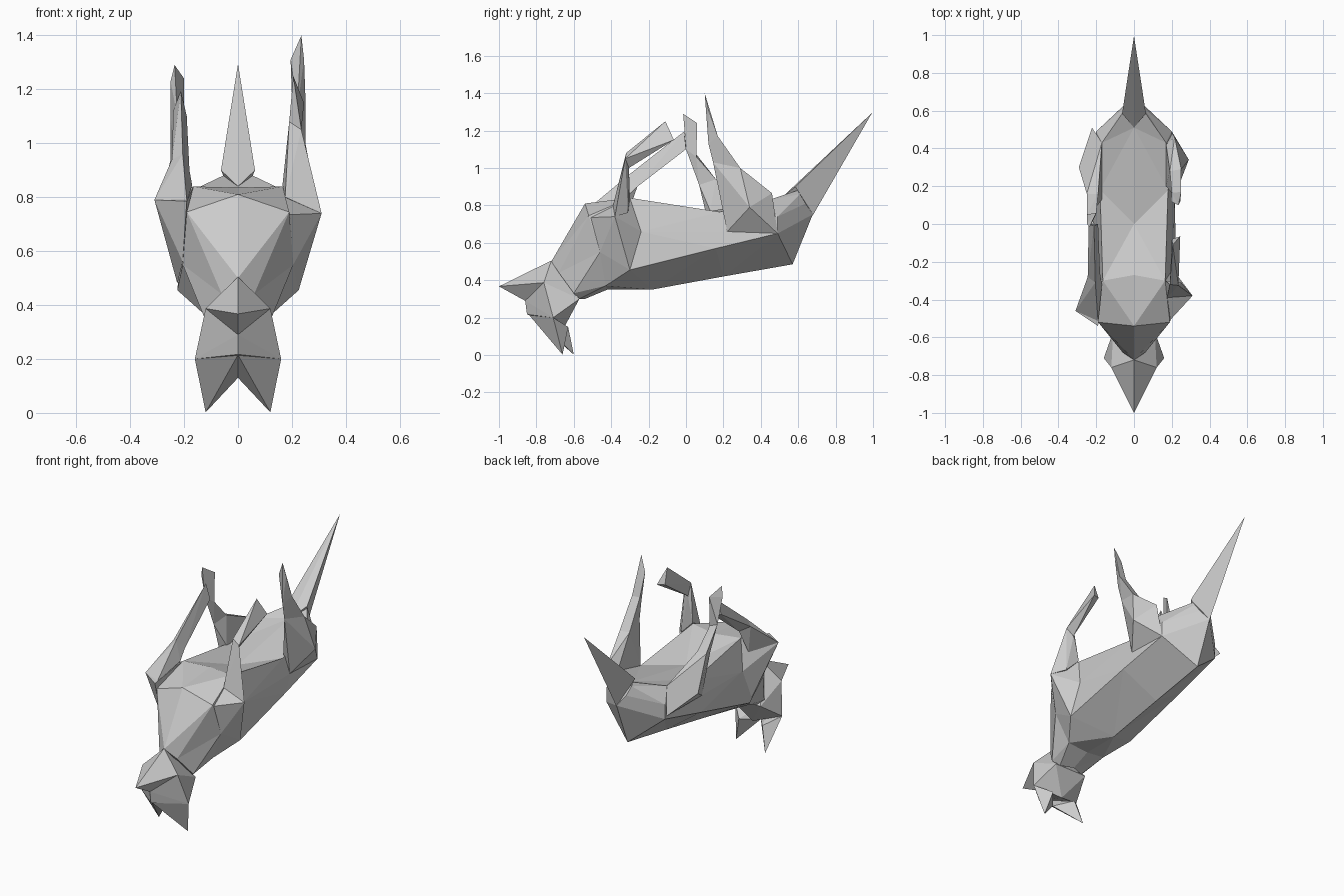
import bpy, bmesh

if "Cube" in bpy.data.objects:
    bpy.data.objects.remove(bpy.data.objects["Cube"])

parts = []


def finish(name, bm):
    bmesh.ops.triangulate(bm, faces=bm.faces)
    bmesh.ops.recalc_face_normals(bm, faces=bm.faces)
    me = bpy.data.meshes.new(name)
    bm.to_mesh(me)
    bm.free()
    ob = bpy.data.objects.new(name, me)
    bpy.context.collection.objects.link(ob)
    parts.append(ob)
    return ob


def hull(name, pts, mirror=False):
    """Faceted solid around points; mirror repeats the off-centre points on -x."""
    bm = bmesh.new()
    pts = list(pts)
    if mirror:
        pts += [(-x, y, z) for x, y, z in pts if x]
    for p in pts:
        bm.verts.new(p)
    res = bmesh.ops.convex_hull(bm, input=bm.verts)
    junk = {v for v in res["geom_interior"] if isinstance(v, bmesh.types.BMVert)}
    bmesh.ops.delete(bm, geom=list(junk), context='VERTS')
    return finish(name, bm)


def loft(name, half_rings):
    """Skin between rings given as right halves running top centre to bottom centre."""
    bm = bmesh.new()
    rings = []
    for half in half_rings:
        full = half + [(-x, y, z) for x, y, z in half[-2:0:-1]]
        rings.append([bm.verts.new(p) for p in full])
    n = len(rings[0])
    for a, b in zip(rings, rings[1:]):
        for i in range(n):
            j = (i + 1) % n
            bm.faces.new((a[i], a[j], b[j], b[i]))
    bm.faces.new(rings[0])
    bm.faces.new(rings[-1])
    bmesh.ops.remove_doubles(bm, verts=bm.verts, dist=0.001)
    return finish(name, bm)


def limb(name, *sections):
    """Chain of hulls joining neighbouring sections."""
    for i, (a, b) in enumerate(zip(sections, sections[1:])):
        hull(f"{name}_{i + 1}", a + b)


# Torso lying on its back: neck, chest, shoulder, waist, hip, tail root
body = loft("animal_body", [
    [(0, -.72, .50), (.06, -.68, .44), (.115, -.60, .33), (.08, -.57, .30), (0, -.54, .30)],
    [(0, -.54, .81), (.19, -.52, .745), (.205, -.46, .55), (.13, -.43, .37), (0, -.42, .35)],
    [(0, -.27, .835), (.165, -.30, .84), (.205, -.24, .66), (.225, -.30, .455), (0, -.18, .35)],
    [(0, 0, .745), (.18, .18, .765), (.20, .22, .66), (.215, .16, .57), (0, .20, .42)],
    [(0, .51, .84), (.17, .43, .825), (.20, .49, .74), (.20, .49, .65), (0, .57, .485)],
    [(0, .515, .838), (.055, .595, .88), (.055, .61, .86), (.04, .64, .81), (0, .678, .752)],
])

# Tail spike
hull("tail", [(0, .51, .84), (.063, .585, .90), (0, .68, .75), (0, .995, 1.295)], True)

# Head upside down: snout and skull
hull("snout", [(0, -1, .367), (0, -.72, .505), (.12, -.76, .387), (0, -.86, .29)], True)
hull("skull", [(0, -.72, .505), (.12, -.76, .387), (0, -.86, .29), (0, -.85, .217),
               (.16, -.71, .20), (.11, -.57, .30), (0, -.65, .15)], True)

# Ears pointing down
for side, tip_y in ((1, -.66), (-1, -.60)):
    hull("ear_right" if side > 0 else "ear_left",
         [(side * .16, -.71, .20), (0, -.84, .215), (0, -.73, .13),
          (side * .08, -.63, .15), (side * .12, tip_y, 0.002)])

# Right front leg: shoulder, wrist, paw
limb("front_leg_right",
     [(.31, -.38, .74), (.175, -.39, .80), (.165, -.30, .845), (.25, -.31, .76)],
     [(.19, -.32, 1.08), (.235, -.325, 1.05), (.20, -.305, 1.0)],
     [(.205, -.11, 1.25), (.245, -.065, 1.15), (.20, -.08, 1.155)])
hull("shoulder_right", [(.31, -.38, .74), (.19, -.51, .735), (.205, -.24, .66),
                        (.225, -.30, .455), (.205, -.46, .55), (.165, -.30, .84)])

# Left front leg
limb("front_leg_left",
     [(-.31, -.46, .79), (-.19, -.52, .785), (-.17, -.32, .845), (-.21, -.31, .76)],
     [(-.205, -.31, .96), (-.245, -.28, .94), (-.18, -.26, .90)],
     [(-.212, -.01, 1.195), (-.24, .0, 1.12), (-.19, .0, 1.10)])
hull("shoulder_left", [(-.31, -.46, .79), (-.19, -.54, .785), (-.205, -.26, .66),
                       (-.225, -.32, .48), (-.205, -.46, .56), (-.165, -.30, .84)])

# Right hind leg: thigh, hock, foot
limb("hind_leg_right",
     [(.20, .22, .66), (.29, .34, .79), (.20, .49, .65), (.215, .46, .865),
      (.17, .42, .83), (.17, .20, .78)],
     [(.25, .29, 1.0), (.19, .28, 1.0), (.215, .145, 1.03)],
     [(.25, .17, 1.17), (.20, .165, 1.17), (.22, .12, 1.13)],
     [(.245, .12, 1.31), (.195, .12, 1.31), (.235, .10, 1.40)])

# Left hind leg: low-set thigh, hock, foot
limb("hind_leg_left",
     [(-.20, .13, .66), (-.292, .30, .76), (-.222, .51, .68), (-.17, .43, .825),
      (-.17, .13, .77)],
     [(-.25, .16, .94), (-.19, .16, .94), (-.215, .07, .91)],
     [(-.25, .05, 1.08), (-.20, .055, 1.06), (-.225, .0, 1.10)],
     [(-.25, .0, 1.23), (-.20, .06, 1.24), (-.235, -.015, 1.29)])

# Weld all overlapping parts into one clean skin
others = [p for p in parts if p is not body]
for p in others:
    mod = body.modifiers.new("weld_" + p.name, 'BOOLEAN')
    mod.operation, mod.solver, mod.object = 'UNION', 'EXACT', p
    mod.use_self = True
deps = bpy.context.evaluated_depsgraph_get()
skin = bpy.data.meshes.new_from_object(body.evaluated_get(deps))
body.modifiers.clear()
body.data = skin
for p in others:
    bpy.data.objects.remove(p)
